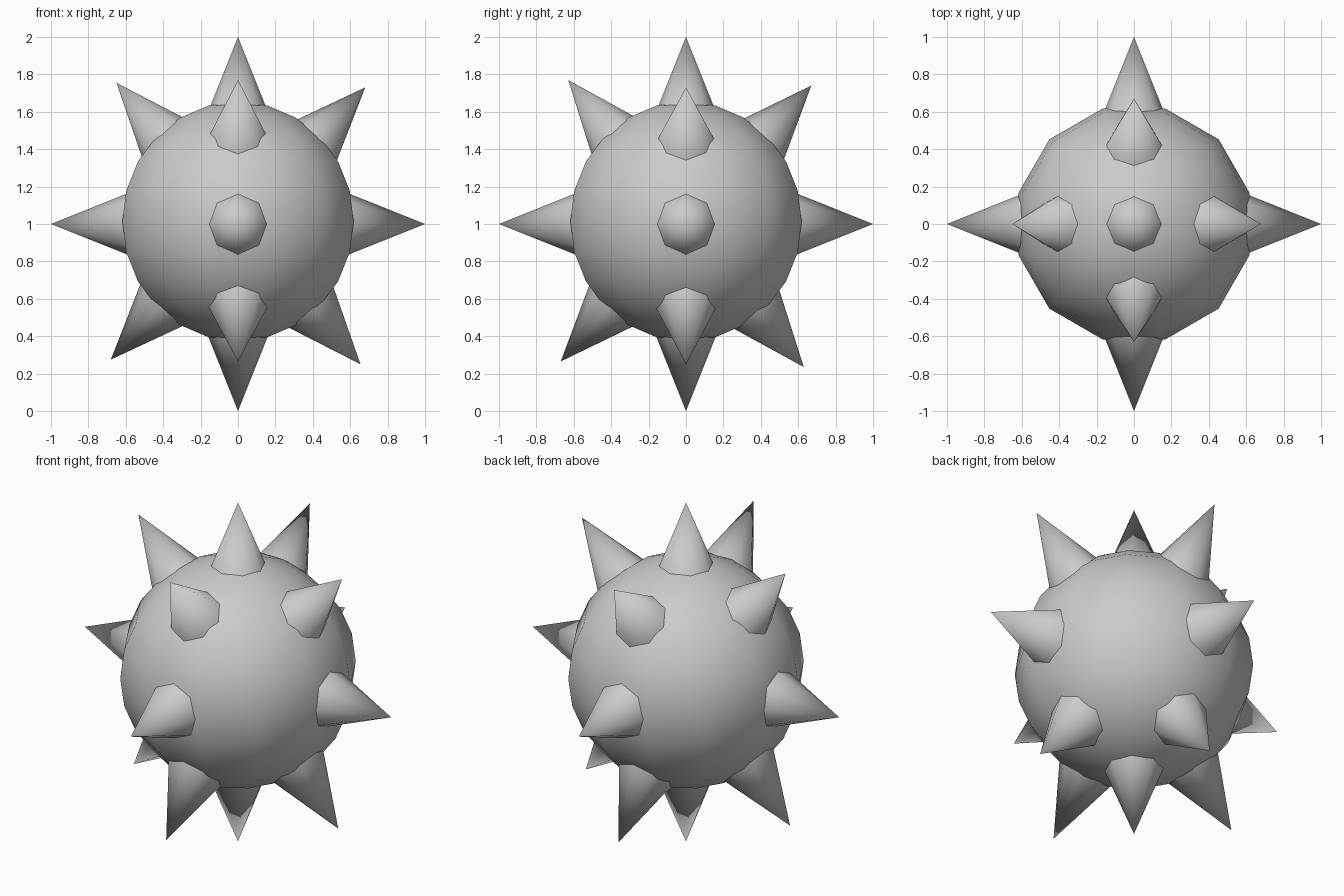
import bpy
from mathutils import Vector

if "Cube" in bpy.data.objects:
    bpy.data.objects.remove(bpy.data.objects["Cube"])

HEIGHT = 0.45   # spike length, including the part sunk into the ball
SLOPE = 0.4     # spike base radius per unit length


def smooth(obj, name):
    obj.name = name
    bpy.ops.object.shade_smooth_by_angle(angle=1.1)


# Round body: flat facets face the axes
bpy.ops.mesh.primitive_uv_sphere_add(segments=12, ring_count=12, radius=0.64,
                                     location=(0, 0, 1.014), rotation=(0, 0, 0.2618))
smooth(bpy.context.object, "ball_body")

# Spike tips
tips = {
    "top": (0, 0, 2), "bottom": (0, 0, 0),
    "right": (1, 0, 1), "left": (-1, 0, 1),
    "front": (0, -1, 1), "back": (0, 1, 1),
    "upper_left": (-0.65, 0, 1.755), "upper_right": (0.68, 0, 1.73),
    "lower_left": (-0.68, 0, 0.275), "lower_right": (0.655, 0, 0.25),
    "upper_front": (0, -0.63, 1.77), "upper_back": (0, 0.67, 1.74),
    "lower_front": (0, -0.67, 0.265), "lower_back": (0, 0.63, 0.235),
}

# Eight-sided spikes pointing away from the centre
for name, tip in tips.items():
    tip = Vector(tip)
    out = (tip - Vector((0, 0, 1))).normalized()
    bpy.ops.mesh.primitive_cone_add(vertices=8, radius1=HEIGHT * SLOPE, radius2=0, depth=HEIGHT,
                                    location=tip - out * HEIGHT / 2,
                                    rotation=out.to_track_quat('Z', 'Y').to_euler())
    smooth(bpy.context.object, "spike_" + name)
